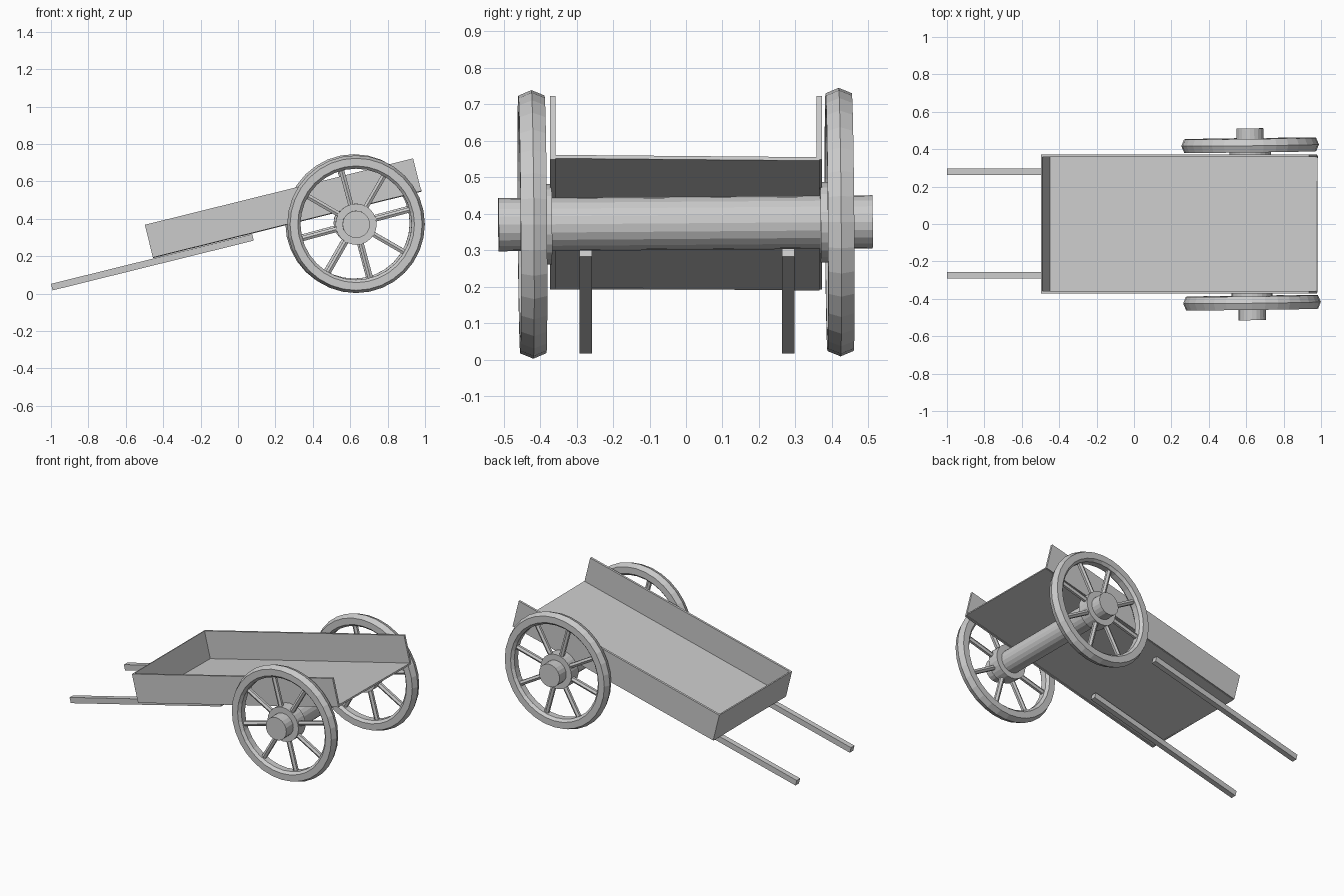
import bpy, bmesh, math
from mathutils import Matrix, Vector

if "Cube" in bpy.data.objects:
    bpy.data.objects.remove(bpy.data.objects["Cube"])

grey = bpy.data.materials.new("plain grey")
grey.diffuse_color = (0.6, 0.6, 0.6, 1)
grey.use_nodes = True
grey.node_tree.nodes["Principled BSDF"].inputs["Base Color"].default_value = grey.diffuse_color


def finish(name, bm, matrix):
    bmesh.ops.recalc_face_normals(bm, faces=bm.faces)
    me = bpy.data.meshes.new(name)
    bm.to_mesh(me)
    bm.free()
    me.materials.append(grey)
    ob = bpy.data.objects.new(name, me)
    ob.matrix_world = matrix
    bpy.context.collection.objects.link(ob)
    return ob


def box(name, lo, hi, matrix):
    lo, hi = Vector(lo), Vector(hi)
    bm = bmesh.new()
    bmesh.ops.create_cube(bm, size=1)
    bmesh.ops.scale(bm, vec=hi - lo, verts=bm.verts)
    bmesh.ops.translate(bm, vec=(lo + hi) / 2, verts=bm.verts)
    return finish(name, bm, matrix)


def cylinder_y(name, radius, y0, y1, matrix, sides=20):
    bm = bmesh.new()
    bmesh.ops.create_cone(bm, cap_ends=True, segments=sides, radius1=radius,
                          radius2=radius, depth=y1 - y0,
                          matrix=Matrix.Translation((0, (y0 + y1) / 2, 0))
                          @ Matrix.Rotation(math.pi / 2, 4, 'X'))
    return finish(name, bm, matrix)


def rim(name, y, matrix, sides=32):
    # ridged tyre: closed profile of (radius, offset) spun about the axle
    profile = [(0.368, 0), (0.353, 0.036), (0.312, 0.036),
               (0.297, 0.02), (0.297, -0.02), (0.312, -0.036), (0.353, -0.036)]
    bm = bmesh.new()
    rings = []
    for i in range(sides):
        a = 2 * math.pi * i / sides
        rings.append([bm.verts.new((r * math.cos(a), y + o, r * math.sin(a)))
                      for r, o in profile])
    n = len(profile)
    for i in range(sides):
        p, q = rings[i], rings[(i + 1) % sides]
        for j in range(n):
            k = (j + 1) % n
            bm.faces.new((p[j], q[j], q[k], p[k]))
    return finish(name, bm, matrix)


def spokes(name, y, matrix):
    bm = bmesh.new()
    for i in range(8):
        a = math.radians(15 + 45 * i)
        place = (Matrix.Translation((0, y, 0))
                 @ Matrix.Rotation(math.pi / 2 - a, 4, 'Y')
                 @ Matrix.Translation((0, 0, 0.195)))
        bmesh.ops.create_cone(bm, cap_ends=True, segments=6, radius1=0.016,
                              radius2=0.016, depth=0.23, matrix=place)
    return finish(name, bm, matrix)


# Tilted tray: floor, front board and two sides, open at the rear
bed = Matrix.Translation((-0.455, 0, 0.193)) @ Matrix.Rotation(math.radians(-13.9), 4, 'Y')
L, H, W, T = 1.478, 0.18, 0.37, 0.012
box("tray_floor", (0, -W + 0.004, 0), (L + 0.002, W - 0.004, 0.01),
    bed @ Matrix.Rotation(-0.009, 4, 'X'))
box("front_board", (0, -W + T, 0), (0.008, W - T, H), bed)
for side, s in (("left", -1), ("right", 1)):
    y0, y1 = sorted((s * (W + 0.002), s * (W - T)))
    box(side + "_side_board", (0, y0, 0), (L, y1, H), bed)

# Pull shafts under the tray
shaft = Matrix.Translation((-0.9915, 0, 0.017)) @ Matrix.Rotation(math.radians(-13.9), 4, 'Y')
for side, y in (("left", -0.275), ("right", 0.28)):
    box(side + "_shaft", (0, y - 0.0175, 0), (1.108, y + 0.0175, 0.036), shaft)

# Axle and wheels, very slightly askew
axle = (Matrix.Translation((0.626, 0, 0.374))
        @ Matrix.Rotation(0.012, 4, 'Z') @ Matrix.Rotation(0.0075, 4, 'X'))
cylinder_y("axle", 0.073, -0.514, 0.511, axle)
for side, s in (("left", -1), ("right", 1)):
    y0, y1 = sorted((s * 0.368, s * 0.442))
    cylinder_y(side + "_hub", 0.11, y0, y1, axle, 24)
    rim(side + "_rim", s * 0.421, axle)
    spokes(side + "_spokes", s * 0.421, axle)
